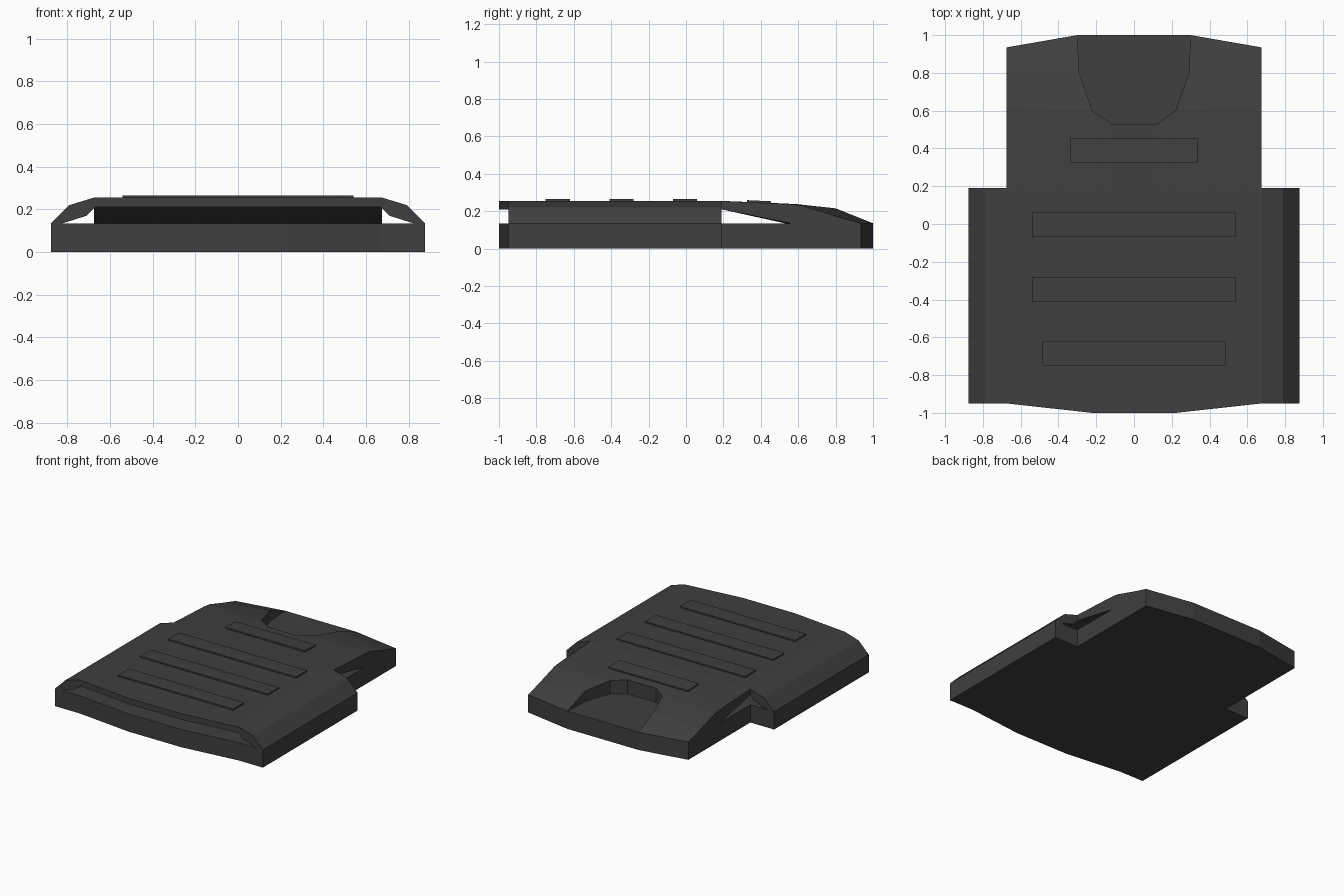
import bpy
from mathutils import Vector

if "Cube" in bpy.data.objects:
    bpy.data.objects.remove(bpy.data.objects["Cube"])

mat = bpy.data.materials.new("dark_grey")
mat.diffuse_color = (0.05, 0.05, 0.05, 1)
mat.use_nodes = True
mat.node_tree.nodes["Principled BSDF"].inputs["Base Color"].default_value = mat.diffuse_color


def slab(name, top, bottom, cells):
    """Right half of a solid between matching top and bottom points, mirrored in x.
    Cells are counter-clockwise seen from above; open edges get walls."""
    n = len(top)
    pts = [Vector(p) for p in top + bottom]
    faces = [tuple(c) for c in cells] + [tuple(i + n for i in reversed(c)) for c in cells]
    edges = {(c[i - 1], c[i]) for c in cells for i in range(len(c))}
    for a, b in sorted(edges):
        on_centre = abs(pts[a].x) < 1e-6 and abs(pts[b].x) < 1e-6
        if (b, a) in edges or on_centre:
            continue
        wall = [a + n, b + n, b, a]
        if (pts[a] - pts[a + n]).length < 1e-6:
            wall.remove(a + n)
        if (pts[b] - pts[b + n]).length < 1e-6:
            wall.remove(b + n)
        if len(wall) > 2:
            faces.append(tuple(wall))
    me = bpy.data.meshes.new(name)
    me.from_pydata(pts, [], faces)
    me.materials.append(mat)
    ob = bpy.data.objects.new(name, me)
    bpy.context.collection.objects.link(ob)
    mod = ob.modifiers.new("mirror", "MIRROR")
    mod.use_clip = True
    return ob


# base plate
outline = [(0, -1), (.22, -1), (.67, -.95), (.875, -.95), (.875, .19),
           (.675, .19), (.675, .935), (.3, 1), (0, 1)]
slab("base_plate", [(x, y, .135) for x, y in outline],
     [(x, y, 0) for x, y in outline], [range(len(outline))])

# front cover: hollow cross-section with chamfered wings
upper = [(0, .255), (.22, .255), (.675, .255), (.79, .22), (.875, .135)]
lower = [(0, .21), (.22, .21), (.67, .21), (.71, .17), (.82, .135)]
front_y = [-1, -1, -.95, -.95, -.95]
k = len(upper)


def extruded(profile):
    return ([(x, y, z) for (x, z), y in zip(profile, front_y)]
            + [(x, .19, z) for x, z in profile])


slab("front_cover", extruded(upper), extruded(lower),
     [(i, i + 1, k + i + 1, k + i) for i in range(k - 1)])

# rear cover: slopes down to the back around a rounded notch
rear_top = [(0, .19, .255), (.12, .19, .255), (.675, .19, .255),
            (0, .53, .241), (.12, .53, .241), (.675, .56, .237),
            (.22, .60, .237), (.675, .62, .23),
            (.29, .80, .215), (.675, .80, .174),
            (.3, 1, .135), (.675, .935, .135)]
rear_bottom = [(x, y, .21 if y < .2 else .135) for x, y, z in rear_top]
slab("rear_cover", rear_top, rear_bottom,
     [(0, 1, 4, 3), (1, 2, 5, 4), (4, 5, 7, 6), (6, 7, 9, 8), (8, 9, 11, 10)])

# raised strips across the top
strips = [(-.75, -.62, .485, .265, .265), (-.41, -.28, .54, .265, .265),
          (-.07, .06, .54, .265, .265), (.325, .455, .335, .259, .253)]
for i, (y0, y1, w, z0, z1) in enumerate(strips):
    top = [(0, y0, z0), (w, y0, z0), (w, y1, z1), (0, y1, z1)]
    slab(f"raised_strip_{i + 1}", top, [(x, y, z - .02) for x, y, z in top], [range(4)])
